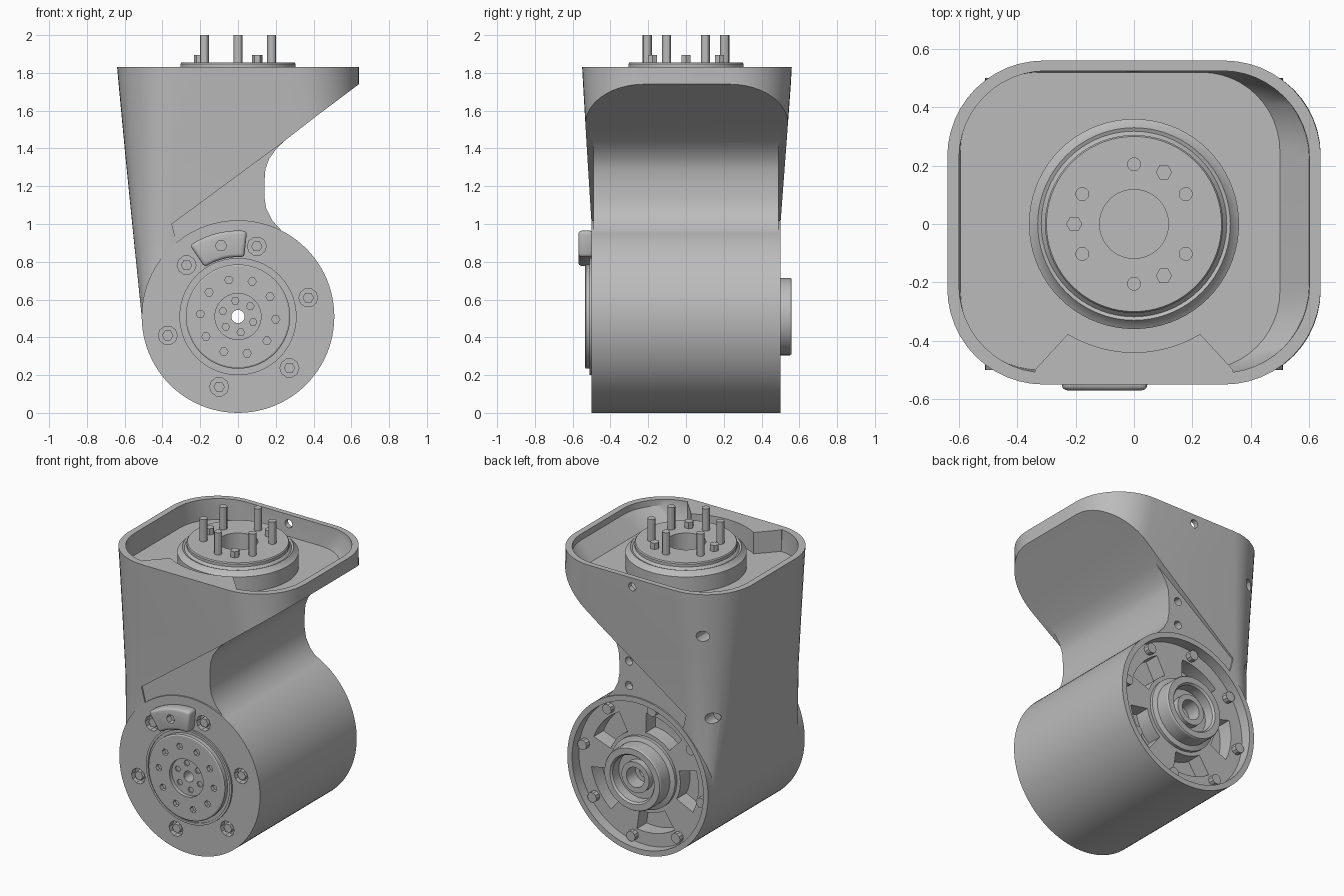
import bpy, bmesh, math
from math import sin, cos, pi, radians

if bpy.data.objects.get("Cube"):
    bpy.data.objects.remove(bpy.data.objects["Cube"], do_unlink=True)

grey = bpy.data.materials.new("plain grey")
grey.use_nodes = True
grey.diffuse_color = (0.5, 0.5, 0.5, 1)
grey.node_tree.nodes["Principled BSDF"].inputs["Base Color"].default_value = (0.5, 0.5, 0.5, 1)

CZ = 0.51  # height of the drum axis


def finish(name, bm):
    bmesh.ops.recalc_face_normals(bm, faces=bm.faces[:])
    me = bpy.data.meshes.new(name)
    bm.to_mesh(me)
    bm.free()
    ob = bpy.data.objects.new(name, me)
    bpy.context.collection.objects.link(ob)
    me.materials.append(grey)
    return ob


def activate(ob):
    bpy.ops.object.select_all(action='DESELECT')
    ob.select_set(True)
    bpy.context.view_layer.objects.active = ob


def boolean(ob, other, op='DIFFERENCE'):
    mod = ob.modifiers.new("cut", 'BOOLEAN')
    mod.operation, mod.solver, mod.object = op, 'EXACT', other
    activate(ob)
    bpy.ops.object.modifier_apply(modifier=mod.name)
    bpy.data.objects.remove(other, do_unlink=True)


def stack(bm, rings, caps=True, closed=False):
    """Bridge equal-length rings of points into a skin."""
    rows = [[bm.verts.new(p) for p in ring] for ring in rings]
    n = len(rows[0])
    pairs = list(zip(rows, rows[1:])) + ([(rows[-1], rows[0])] if closed else [])
    for a, b in pairs:
        for i in range(n):
            j = (i + 1) % n
            bm.faces.new((a[i], a[j], b[j], b[i]))
    if caps:
        bm.faces.new(rows[0])
        bm.faces.new(rows[-1])


def place(u, v, h, axis):
    return (u, v, h) if axis == 'z' else (u, h, v + CZ)


def prisms(name, polys, lo, hi, axis='y'):
    bm = bmesh.new()
    for poly in polys:
        stack(bm, [[place(u, v, h, axis) for u, v in poly] for h in (lo, hi)])
    return finish(name, bm)


def lathe(name, profile, axis='y', n=72):
    """Revolve a closed (radius, height) profile."""
    bm = bmesh.new()
    angles = [2 * pi * i / n for i in range(n)]
    stack(bm, [[place(r * cos(t), r * sin(t), h, axis) for t in angles] for r, h in profile],
          caps=False, closed=True)
    return finish(name, bm)


def disc(r, u=0, v=0, n=96):
    return [(u + r * cos(2 * pi * i / n), v + r * sin(2 * pi * i / n)) for i in range(n)]


def circle_of(count, ring, start, r, n=6):
    return [disc(r, ring * cos(t), ring * sin(t), n)
            for t in (radians(start) + 2 * pi * k / count for k in range(count))]


def arc(r, a, b, n=12):
    return [(r * cos(t), r * sin(t)) for t in (radians(a + (b - a) * i / n) for i in range(n + 1))]


def sector(r0, r1, a, b):
    return arc(r0, a, b) + arc(r1, b, a)


def loft(name, sections):
    """Stack rounded rectangles given as (z, x0, x1, y0, y1, corner radius)."""
    rings = []
    for z, x0, x1, y0, y1, r in sections:
        ring = []
        for cx, cy, a in ((x1 - r, y1 - r, 0), (x0 + r, y1 - r, 90),
                          (x0 + r, y0 + r, 180), (x1 - r, y0 + r, 270)):
            ring += [(cx + u, cy + v, z) for u, v in arc(r, a, a + 90)]
        rings.append(ring)
    bm = bmesh.new()
    stack(bm, rings)
    return finish(name, bm)


def side_poly(points):
    return [(x, z - CZ) for x, z in points]


# Tapered upper shell, trimmed along the slanted underside
body = loft("housing", [
    (0.51, -0.51, 0.5, -0.485, 0.485, 0.08), (1.0, -0.56, 0.6, -0.5, 0.5, 0.2),
    (1.4, -0.6, 0.64, -0.525, 0.53, 0.27), (1.74, -0.632, 0.64, -0.545, 0.555, 0.32),
    (1.83, -0.64, 0.64, -0.55, 0.56, 0.33)])
boolean(body, prisms("trim", [side_poly([
    (-0.8, 0.4), (-0.8, 2), (0.8, 2), (0.8, 1.86), (0.64, 1.74), (0.42, 1.575),
    (0.22, 1.42), (-0.35, 1.0), (-0.2, 0.4)])], -1, 1), 'INTERSECT')

# Neck with its concave waist, and the drum
boolean(body, prisms("neck", [side_poly([
    (-0.41, 0.6), (-0.41, 1.05), (0.05, 1.5), (0.3, 1.5), (0.245, 1.44), (0.2, 1.395),
    (0.165, 1.345), (0.145, 1.29), (0.14, 1.22), (0.14, 1.14), (0.15, 1.08),
    (0.18, 1.02), (0.235, 0.96), (0.1, 0.6)])], -0.49, 0.49), 'UNION')
boolean(body, prisms("drum", [disc(0.51)], -0.5, 0.5), 'UNION')

# Open tray at the top with a solid shelf left at the front
tray = loft("tray", [(1.69, -0.595, 0.5, -0.5, 0.52, 0.27),
                     (1.79, -0.6, 0.6, -0.51, 0.525, 0.3),
                     (1.95, -0.6, 0.605, -0.51, 0.525, 0.3)])
boolean(tray, prisms("shelf", [[(-0.34, -0.8), (-0.34, -0.5)] + arc(0.44, 239, 301)
                               + [(0.34, -0.5), (0.34, -0.8)]], 1.5, 2.1, 'z'))
boolean(body, tray)
boolean(body, prisms("cable_bore", [disc(0.118)], 1.1, 2.1, 'z'))

# Drum back recess with windows, and the through bore
boolean(body, prisms("back_recess", [disc(0.475)], 0.43, 0.7))
boolean(body, prisms("windows", [sector(0.26, 0.39, a, a + 42) for a in range(20, 380, 72)],
                     0.33, 0.6))
boolean(body, prisms("axle_bore", [disc(0.035, n=24)], -0.8, 0.8))

# Screw pockets on the drum front and small holes in the shell
boolean(body, prisms("pockets", circle_of(6, 0.385, 15, 0.05, 10), -0.46, -0.7))
boolean(body, prisms("shell_holes", [disc(0.027, x, z - CZ, 12) for x, z in
                                     ((0.07, 1.08), (0.07, 1.24), (0.0, 1.77))], 0.44, 0.7))
boolean(body, prisms("corner_hole", [disc(0.035, -0.47, 1.55 - CZ, 12)], 0.4, 0.7))
boolean(body, prisms("wall_hole", [disc(0.035, -0.5, 1.0 - CZ, 12)], 0.38, 0.7))

# Front output flange
flange = lathe("front_flange", [
    (0.035, -0.4), (0.035, -0.51), (0.122, -0.51), (0.122, -0.535), (0.268, -0.535),
    (0.276, -0.53), (0.276, -0.503), (0.295, -0.503), (0.295, -0.51), (0.31, -0.51), (0.31, -0.4)])
boolean(flange, prisms("flange_holes", circle_of(10, 0.2, 68, 0.022), -0.51, -0.7))
boolean(flange, prisms("socket_holes", circle_of(6, 0.085, 40, 0.02), -0.49, -0.7))
front_screws = prisms("front_screws", circle_of(6, 0.385, 15, 0.03), -0.45, -0.495)

# Raised curved tab above the flange
tab = prisms("front_tab", [sector(0.315, 0.455, 84, 124)], -0.49, -0.57)
activate(tab)
bev = tab.modifiers.new("round", 'BEVEL')
bev.width, bev.segments, bev.limit_method, bev.angle_limit = 0.025, 3, 'ANGLE', radians(60)
bpy.ops.object.modifier_apply(modifier=bev.name)
boolean(tab, prisms("tab_hole", [disc(0.03, -0.09, 0.375, 6)], -0.53, -0.7))

# Rear hub and its screws
hub = lathe("rear_hub", [
    (0.065, 0.3), (0.065, 0.525), (0.1, 0.525), (0.1, 0.48), (0.15, 0.48), (0.15, 0.545),
    (0.16, 0.558), (0.2, 0.558), (0.205, 0.55), (0.205, 0.46), (0.235, 0.45), (0.235, 0.3)])
rear_screws = prisms("rear_screws", circle_of(8, 0.435, 10, 0.033, 10), 0.4, 0.465)

# Turntable in the tray with long and short pins
turntable = lathe("turntable", [
    (0.118, 1.6), (0.118, 1.855), (0.3, 1.855), (0.305, 1.848), (0.305, 1.83), (0.318, 1.815),
    (0.33, 1.82), (0.345, 1.8), (0.36, 1.79), (0.36, 1.6)], 'z')
long_pins = prisms("long_pins", circle_of(6, 0.205, 30, 0.024, 12), 1.8, 2.0, 'z')
short_pins = prisms("short_pins", circle_of(3, 0.205, 60, 0.028), 1.8, 1.895, 'z')

for ob in (body, flange, front_screws, tab, hub, rear_screws, turntable, long_pins, short_pins):
    activate(ob)
    bpy.ops.object.shade_smooth_by_angle(angle=radians(30))
